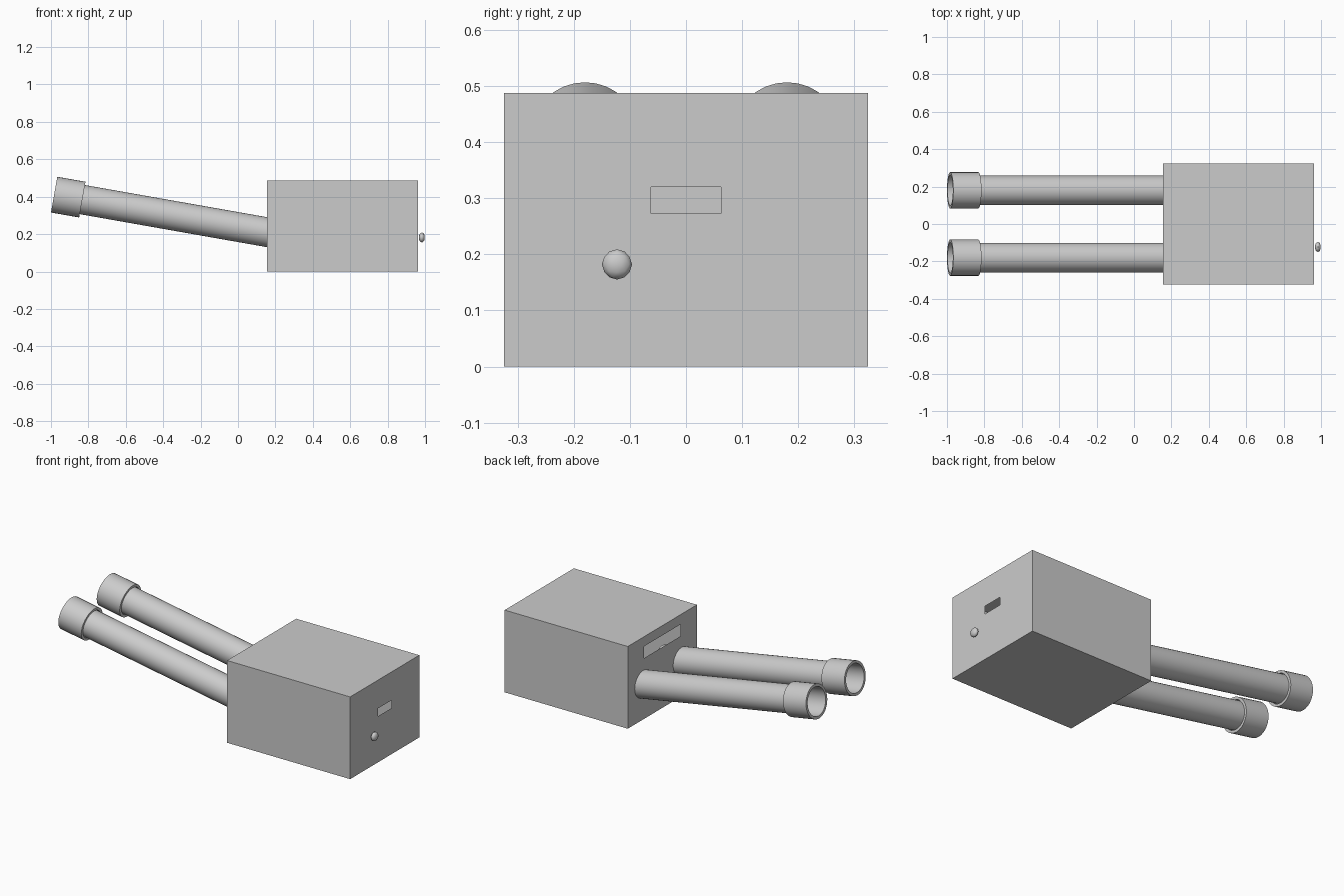
import bpy, bmesh, math
from mathutils import Matrix, Vector

if "Cube" in bpy.data.objects:
    bpy.data.objects.remove(bpy.data.objects["Cube"])

X0, X1, HY, H = 0.155, 0.9625, 0.324, 0.4875
TILT = math.radians(10)
MUZZLE_TIP = Vector((-0.983, 0, 0.411))


def finish(name, bm):
    mesh = bpy.data.meshes.new(name)
    bm.to_mesh(mesh)
    bm.free()
    ob = bpy.data.objects.new(name, mesh)
    bpy.context.collection.objects.link(ob)
    bpy.ops.object.select_all(action='DESELECT')
    ob.select_set(True)
    bpy.context.view_layer.objects.active = ob
    bpy.ops.object.shade_smooth_by_angle(angle=math.radians(35))
    return ob


def rectangle(bm, x, hy, z0, z1):
    return [bm.verts.new((x, y, z)) for y, z in
            ((-hy, z0), (hy, z0), (hy, z1), (-hy, z1))]


def bridge(bm, a, b, closed=True):
    n = len(a)
    for i in range(n if closed else n - 1):
        j = (i + 1) % n
        bm.faces.new((a[i], a[j], b[j], b[i]))


def tube(name, profile, y, sides=32, closed=False):
    # profile points are (distance back from the muzzle tip, radius)
    bm = bmesh.new()
    rings = []
    for d, r in profile:
        rings.append([bm.verts.new((d, r * math.cos(a), r * math.sin(a)))
                      for a in (2 * math.pi * i / sides for i in range(sides))])
    for a, b in zip(rings, rings[1:]):
        bridge(bm, a, b)
    if closed:
        bridge(bm, rings[-1], rings[0])
    bmesh.ops.recalc_face_normals(bm, faces=bm.faces)
    place = Matrix.Translation(MUZZLE_TIP + Vector((0, y, 0))) @ Matrix.Rotation(TILT, 4, 'Y')
    bm.transform(place)
    return finish(name, bm)


# Hollow turret housing with a vision slot in each end wall
bm = bmesh.new()
front = rectangle(bm, X0, HY, 0, H)
back = rectangle(bm, X1, HY, 0, H)
bridge(bm, front, back)
bridge(bm, front, rectangle(bm, X0, 0.17, 0.36, 0.43))
bridge(bm, back, rectangle(bm, X1, 0.062, 0.273, 0.32))
bmesh.ops.recalc_face_normals(bm, faces=bm.faces)
finish("turret_housing", bm)

# Twin raised barrels with open muzzle collars
for side, y in (("left", 0.18), ("right", -0.18)):
    tube("barrel_" + side, [(0.14, 0.079), (1.27, 0.079)], y)
    tube("muzzle_" + side,
         [(0, 0.097), (0.153, 0.097), (0.153, 0.082), (0, 0.082)], y, closed=True)

# Door knob on the rear wall
bm = bmesh.new()
bmesh.ops.create_icosphere(bm, subdivisions=2, radius=0.027)
bm.transform(Matrix.Translation((0.983, -0.123, 0.182)) @ Matrix.Diagonal((0.6, 1, 1, 1)))
finish("door_knob", bm)
